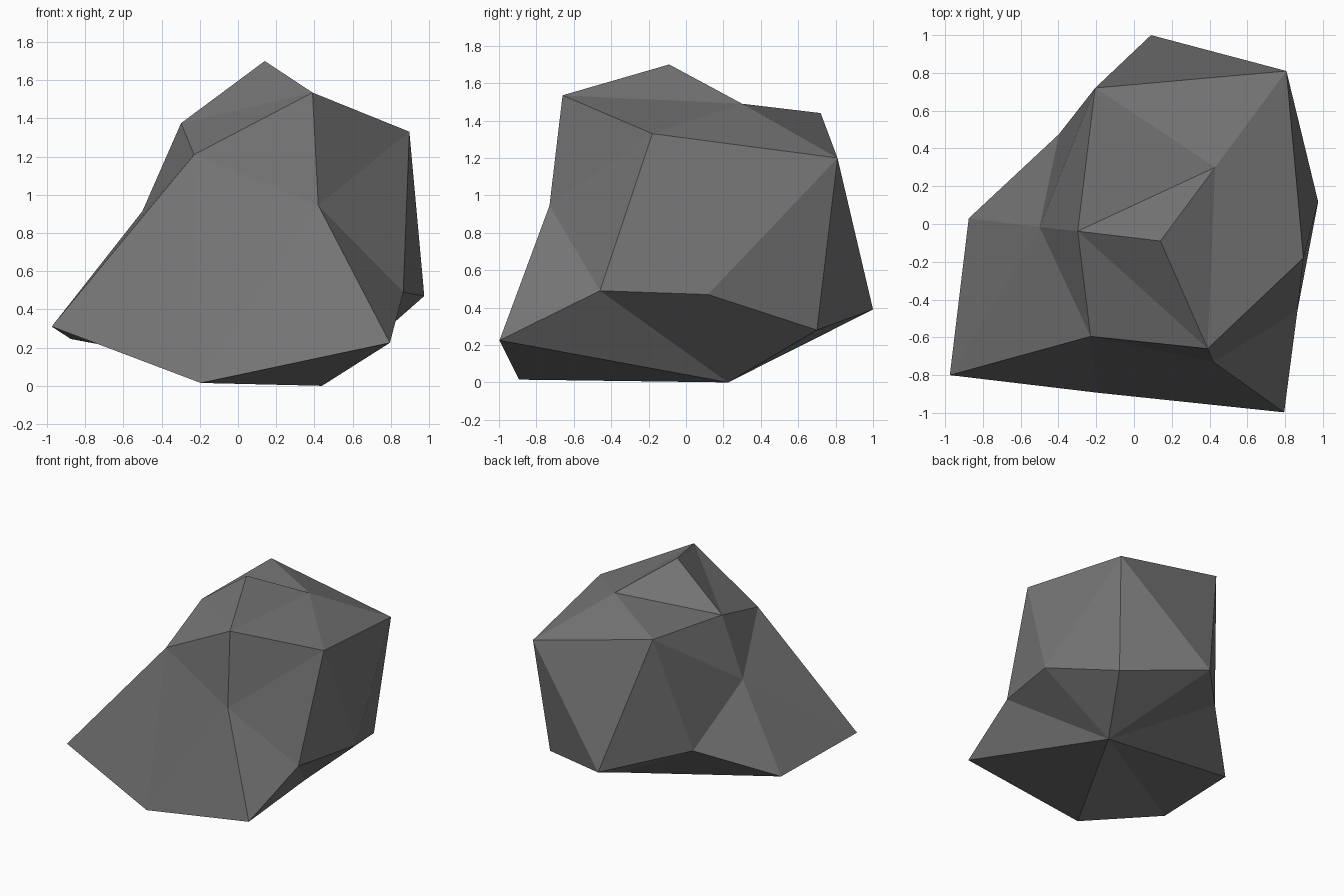
import bpy, bmesh

if "Cube" in bpy.data.objects:
    bpy.data.objects.remove(bpy.data.objects["Cube"])

# Rock corners, keyed by letter
corners = {
    "A": (-0.975, -0.80, 0.31), "B": (0.14, -0.09, 1.70), "C": (0.39, -0.66, 1.535),
    "D": (0.897, -0.18, 1.33), "E": (0.42, -0.73, 0.945), "F": (0.795, -0.997, 0.225),
    "G": (-0.195, -0.893, 0.015), "H": (0.865, -0.46, 0.49), "I": (0.975, 0.118, 0.47),
    "J": (0.44, 0.225, 0.0), "K": (0.43, 0.30, 1.49), "L": (-0.206, 0.72, 1.44),
    "M": (0.807, 0.81, 1.20), "N": (0.73, 0.70, 0.28), "O": (0.09, 1.0, 0.39),
    "P": (-0.298, -0.038, 1.375), "Q": (-0.23, -0.595, 1.21), "R": (-0.50, -0.015, 0.915),
    "S": (-0.875, 0.03, 0.245), "T": (-0.397, 0.476, 0.495),
}

bm = bmesh.new()
v = {k: bm.verts.new(p) for k, p in corners.items()}


def fan(hub, rim, closed=False):
    """Triangles from a hub corner to each step along a rim."""
    ring = rim + rim[0] if closed else rim
    for a, b in zip(ring, ring[1:]):
        bm.faces.new((v[hub], v[a], v[b]))


fan("J", "FHINOTSAG", True)   # underside
fan("E", "GFHDCQ", True)      # front and front right
fan("M", "NIDKLO", True)      # back right
fan("R", "TLPQAS", True)      # left side
fan("P", "LKBCQ")             # crown, left half
fan("C", "BKD")               # crown, right half
fan("A", "GQ")                # front left facet
fan("D", "HI")                # right facet
fan("L", "OT")                # back left facet
bmesh.ops.recalc_face_normals(bm, faces=bm.faces)

mesh = bpy.data.meshes.new("rock")
bm.to_mesh(mesh)
bm.free()

# Single flat grey stone
stone = bpy.data.materials.new("stone grey")
stone.diffuse_color = (0.18, 0.18, 0.18, 1)
stone.use_nodes = True
stone.node_tree.nodes["Principled BSDF"].inputs["Base Color"].default_value = stone.diffuse_color
mesh.materials.append(stone)

rock = bpy.data.objects.new("rock", mesh)
bpy.context.collection.objects.link(rock)
